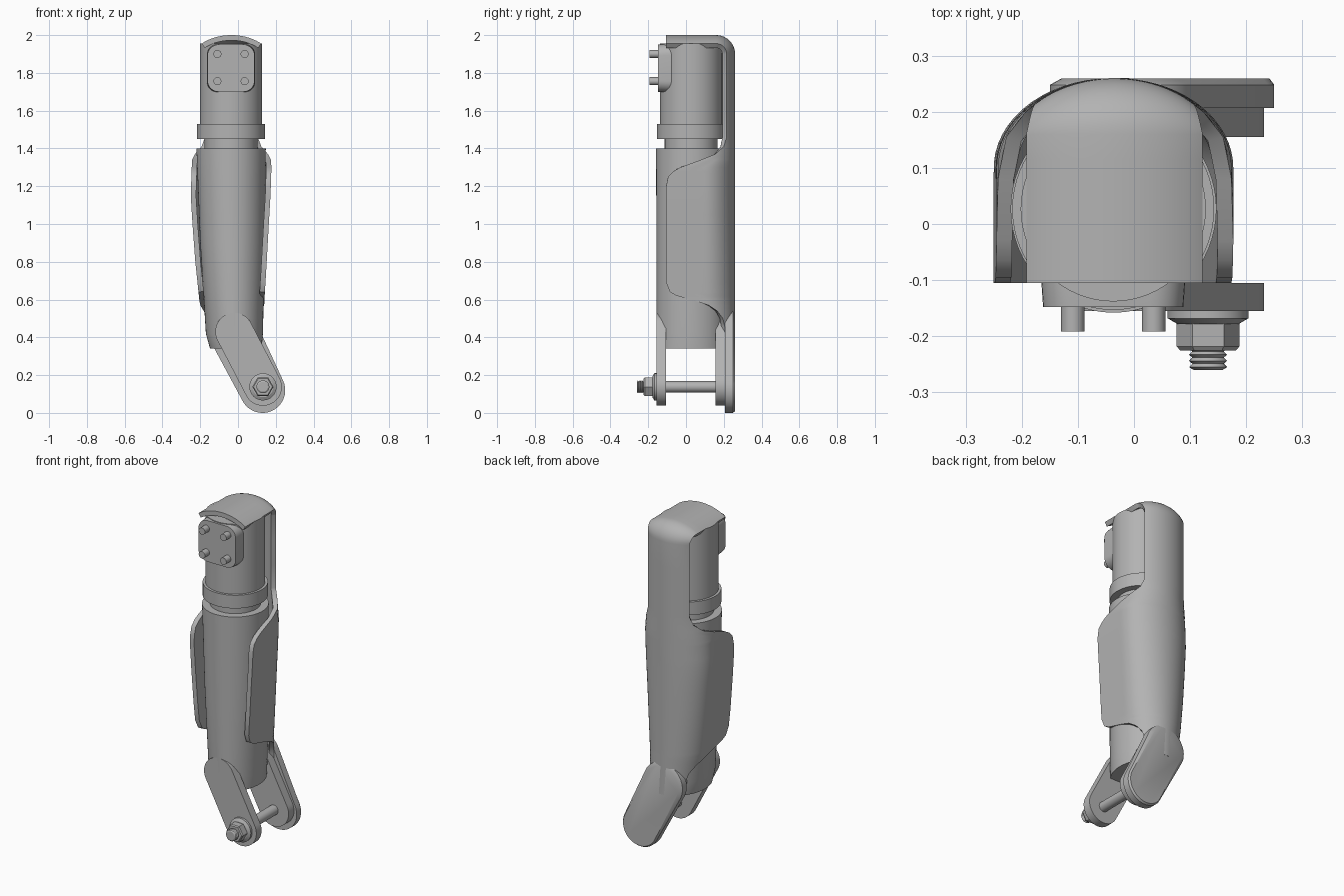
import bpy, bmesh, math
from mathutils import Vector

if "Cube" in bpy.data.objects:
    bpy.data.objects.remove(bpy.data.objects["Cube"])

# Single painted-metal colour
grey = bpy.data.materials.new("plain_grey")
grey.use_nodes = True
colour = (0.45, 0.45, 0.45, 1)
grey.diffuse_color = colour
grey.node_tree.nodes["Principled BSDF"].inputs["Base Color"].default_value = colour

AX, AY = -0.037, 0.027      # axis of the upright cylinders
BX, BZ = 0.132, 0.138       # axis of the pivot bolt


def finish(name, bm, thickness=0.0, angle=35):
    mesh = bpy.data.meshes.new(name)
    bm.to_mesh(mesh)
    bm.free()
    mesh.materials.append(grey)
    ob = bpy.data.objects.new(name, mesh)
    bpy.context.collection.objects.link(ob)
    bpy.ops.object.select_all(action='DESELECT')
    ob.select_set(True)
    bpy.context.view_layer.objects.active = ob
    if thickness:
        mod = ob.modifiers.new("thickness", 'SOLIDIFY')
        mod.thickness = thickness
        mod.offset = -1
        bpy.ops.object.modifier_apply(modifier=mod.name)
    bpy.ops.object.shade_smooth_by_angle(angle=math.radians(angle))
    return ob


def loft(name, rings, angle=35):
    """Skin closed rings of equal length and cap both ends."""
    bm = bmesh.new()
    rows = [[bm.verts.new(p) for p in ring] for ring in rings]
    n = len(rows[0])
    for lo, hi in zip(rows, rows[1:]):
        for i in range(n):
            j = (i + 1) % n
            bm.faces.new((lo[i], lo[j], hi[j], hi[i]))
    bm.faces.new(rows[0])
    bm.faces.new(rows[-1])
    bmesh.ops.recalc_face_normals(bm, faces=bm.faces)
    return finish(name, bm, angle=angle)


def circle(cx, cy, rx, ry=None, n=64, start=0.0):
    ry = ry or rx
    turn = 2 * math.pi / n
    return [(cx + rx * math.cos(start + i * turn), cy + ry * math.sin(start + i * turn))
            for i in range(n)]


def upright(name, sections):
    """Sections are (z, left x, right x, y radius)."""
    return loft(name, [[(x, y, z) for x, y in circle((l + r) / 2, AY, (r - l) / 2, ry)]
                       for z, l, r, ry in sections])


def drum(name, z0, z1, r):
    return upright(name, [(z0, AX - r, AX + r, r), (z1, AX - r, AX + r, r)])


def along_y(name, outline, y0, y1):
    return loft(name, [[(x, y, z) for x, z in outline] for y in (y0, y1)])


def turned(name, cx, cz, sections, n=32):
    """Sections are (y, radius) about an axis along y."""
    return loft(name, [[(x, y, z) for x, z in circle(cx, cz, r, n=n)] for y, r in sections], 25)


def link_outline(a, ra, b, rb, n=24):
    """Outline of two circles joined by straight sides."""
    d = Vector(b) - Vector(a)
    base = math.atan2(d.y, d.x)
    spread = math.acos((ra - rb) / d.length)
    pts = []
    for (cx, cz), r, s, e in ((b, rb, -spread, spread), (a, ra, spread, 2 * math.pi - spread)):
        for i in range(n + 1):
            t = base + s + (e - s) * i / n
            pts.append((cx + r * math.cos(t), cz + r * math.sin(t)))
    return pts


def rounded_square(cx, cz, half, r, n=8):
    pts = []
    for q, (sx, sz) in enumerate(((1, 1), (-1, 1), (-1, -1), (1, -1))):
        for i in range(n + 1):
            t = (q + i / n) * math.pi / 2
            pts.append((cx + sx * (half - r) + r * math.cos(t),
                        cz + sz * (half - r) + r * math.sin(t)))
    return pts


# Upright cylinders
drum("upper_cylinder", 1.5, 1.955, 0.165)
drum("collar", 1.45, 1.53, 0.18)
drum("neck", 1.38, 1.46, 0.14)
upright("lower_tube", [(1.4, -0.22, 0.147, 0.185), (0.9, -0.2, 0.142, 0.184),
                       (0.42, -0.17, 0.132, 0.182), (0.34, -0.148, 0.125, 0.18)])

# Mounting pad with four pins
pad = [[(x, y, z) for x, z in rounded_square(AX, 1.825, half, 0.06)]
       for y, half in ((-0.148, 0.125), (-0.105, 0.128), (0.0, 0.128))]
loft("mounting_pad", pad, 30)
for sx in (-1, 1):
    for sz in (-1, 1):
        turned("mounting_pin", AX + sx * 0.072, 1.828 + sz * 0.072, [(-0.192, 0.021), (-0.14, 0.021)])

# Fork lugs
lug = link_outline((-0.02, 0.43), 0.1, (BX, BZ), 0.1)
along_y("front_lug", lug, -0.155, -0.105)
along_y("back_lug", lug, 0.155, 0.208)

# Pivot bolt, threaded end and flanged nut
turned("pivot_bolt", BX, BZ, [(-0.2, 0.03), (0.21, 0.03)])
thread = [(-0.26, 0.026)]
for i in range(4):
    thread += [(-0.255 + i * 0.011, 0.034), (-0.249 + i * 0.011, 0.028)]
turned("bolt_thread", BX, BZ, thread + [(-0.19, 0.033)])
turned("nut_flange", BX, BZ, [(-0.178, 0.055), (-0.168, 0.072), (-0.155, 0.072)])
turned("hex_nut", BX, BZ, [(-0.225, 0.05), (-0.218, 0.056), (-0.165, 0.056)], n=6)

# Back cover: one bent sheet with side wings and a hood
SIDES = [(0.36, -0.17, 0.138), (0.6, -0.205, 0.14), (0.8, -0.226, 0.152), (1.0, -0.241, 0.163),
         (1.15, -0.25, 0.172), (1.3, -0.245, 0.177), (1.45, -0.235, 0.165), (1.9, -0.235, 0.165)]
FRONT_EDGE = [(0.36, 0.21), (0.45, 0.207), (0.5, 0.195), (0.54, 0.165), (0.57, 0.12), (0.59, 0.06),
              (0.62, -0.05), (0.64, -0.085), (0.69, -0.105), (1.2, -0.105), (1.25, -0.095),
              (1.28, -0.065), (1.3, -0.03), (1.34, 0.08), (1.37, 0.155), (1.41, 0.2),
              (1.46, 0.215), (1.9, 0.215)]
BACK, BEND = 0.26, 0.1      # rear face, and where the sides start to curve
COLS = 48


def lookup(table, z):
    for p, q in zip(table, table[1:]):
        if z <= q[0]:
            f = (z - p[0]) / (q[0] - p[0])
            return [a + (b - a) * f for a, b in zip(p[1:], q[1:])]
    return list(table[-1][1:])


def cover_section(z):
    left, right = lookup(SIDES, z)
    edge = lookup(FRONT_EDGE, z)[0]
    c, a, depth = (left + right) / 2, (right - left) / 2, BACK - BEND
    full = math.acos(min(1, max(0, (edge - BEND) / depth)))
    arc, flat = 0.2 * full, max(0, BEND - edge)
    pts = []
    for i in range(COLS + 1):
        u = 2 * i / COLS - 1
        d = abs(u) * (arc + flat)
        phi = min(d, arc) / 0.2
        y = BEND + depth * math.cos(phi) - max(0, d - arc)
        pts.append((c + math.copysign(a * math.sin(phi), u), y))
    return pts


heights = sorted({z for z, *_ in SIDES + FRONT_EDGE} | {0.8, 0.9, 1.05, 1.6, 1.75})
rows = [[(x, y, z) for x, y in cover_section(z)] for z in heights]
top = cover_section(heights[-1])
for i in range(1, 17):
    # quarter bend first, then straight forward over the cylinder
    t = min(i, 10) / 10 * math.pi / 2
    forward = max(0, i - 10) / 6 * 0.265
    widen = 1 + 0.13 * min(i, 10) / 10
    rows.append([(AX + (x - AX) * widen,
                  0.16 - forward + (0.1 - (BACK - y)) * math.cos(t),
                  1.9 + (0.1 - (BACK - y)) * math.sin(t)) for x, y in top])
bm = bmesh.new()
grid = [[bm.verts.new(p) for p in row] for row in rows]
for lo, hi in zip(grid, grid[1:]):
    for i in range(COLS):
        bm.faces.new((lo[i], hi[i], hi[i + 1], lo[i + 1]))
finish("back_cover", bm, thickness=0.028)

# Cover tongue reaching down over the back lug
tongue = [link_outline((-0.02, 0.42), ra, (0.13, 0.12), rb)
          for ra, rb in ((0.13, 0.12), (0.13, 0.12), (0.11, 0.112))]
loft("cover_tongue", [[(x, y, z) for x, z in ring]
                      for ring, y in zip(tongue, (0.207, 0.248, 0.259))])
